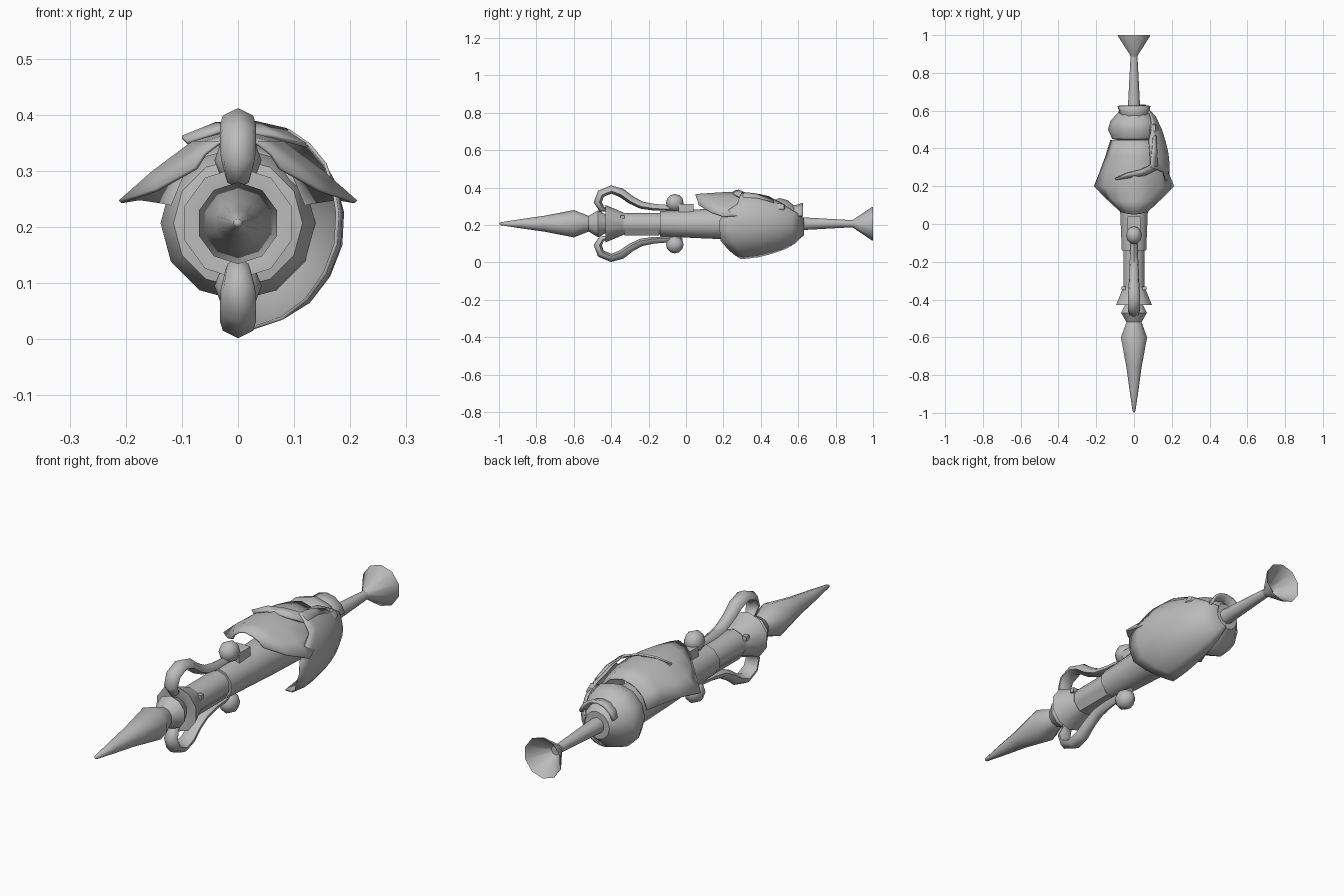
import bpy, bmesh, math
from math import sin, cos, radians, pi

if "Cube" in bpy.data.objects:
    bpy.data.objects.remove(bpy.data.objects["Cube"])

AXIS = 0.207  # height of the long axis
steel = bpy.data.materials.new("grey_steel")
steel.diffuse_color = (0.5, 0.5, 0.5, 1)
steel.use_nodes = True
steel.node_tree.nodes["Principled BSDF"].inputs["Base Color"].default_value = steel.diffuse_color


def make(name, verts, faces, angle=40, thick=0.0):
    me = bpy.data.meshes.new(name)
    me.from_pydata(verts, [], faces)
    bm = bmesh.new()
    bm.from_mesh(me)
    bmesh.ops.remove_doubles(bm, verts=bm.verts, dist=1e-5)
    bmesh.ops.recalc_face_normals(bm, faces=bm.faces)
    bm.to_mesh(me)
    bm.free()
    me.materials.append(steel)
    ob = bpy.data.objects.new(name, me)
    bpy.context.collection.objects.link(ob)
    if thick:
        mod = ob.modifiers.new("thickness", "SOLIDIFY")
        mod.thickness = thick
        mod.offset = 0
    bpy.ops.object.select_all(action="DESELECT")
    ob.select_set(True)
    bpy.context.view_layer.objects.active = ob
    bpy.ops.object.shade_smooth_by_angle(angle=radians(angle))
    return ob


def grid(rows, closed=False):
    n = len(rows[0])
    faces = []
    for i in range(len(rows) - 1):
        for j in range(n if closed else n - 1):
            k = (j + 1) % n
            faces.append((i*n + j, i*n + k, (i+1)*n + k, (i+1)*n + j))
    return [p for r in rows for p in r], faces


def lathe(name, profile, sides=10, angle=40, caps=False):
    """Turn (y, radius) points around the long axis."""
    rows = [[(r*sin(2*pi*k/sides), y, AXIS + r*cos(2*pi*k/sides))
             for k in range(sides)] for y, r in profile]
    v, f = grid(rows, True)
    if caps:
        f += [tuple(range(sides)), tuple(range(len(v) - sides, len(v)))]
    return make(name, v, f, angle)


def box(name, x, y0, y1, z0, z1, taper=1.0):
    v = [(sx * x * (taper if z == z0 else 1), y, z)
         for y in (y0, y1) for z in (z0, z1) for sx in (-1, 1)]
    return make(name, v, [(0, 1, 3, 2), (4, 5, 7, 6), (0, 1, 5, 4),
                          (2, 3, 7, 6), (0, 2, 6, 4), (1, 3, 7, 5)], 30)


# Spear head, collar and barrel
lathe("spear_head", [(-1, 0.0), (-0.99, 0.008), (-0.88, 0.025), (-0.76, 0.042),
                     (-0.6, 0.073), (-0.52, 0.042), (-0.47, 0.072), (-0.42, 0.045)])
lathe("collar", [(-0.42, 0.04), (-0.43, 0.076), (-0.43, 0.1), (-0.335, 0.06), (-0.335, 0.04)], angle=38)
lathe("front_barrel", [(-0.35, 0.058), (-0.13, 0.058)], caps=True)
lathe("rear_barrel", [(-0.14, 0.05), (-0.14, 0.068), (0.18, 0.082), (0.46, 0.09)], caps=True)
box("barrel_underplate", 0.05, -0.33, -0.145, 0.145, 0.176, 0.6)
for s in (-1, 1):
    v = [(s*0.055 + dx, -0.34 + dy, 0.242 + dz) for dx in (-.01, .01) for dy in (-.01, .01) for dz in (-.01, .01)]
    make("collar_stud", v, [(0, 1, 3, 2), (4, 5, 7, 6), (0, 1, 5, 4), (2, 3, 7, 6), (0, 2, 6, 4), (1, 3, 7, 5)])

# Handle and hollow flared pommel
lathe("handle", [(0.56, 0.036), (0.64, 0.033), (0.89, 0.019)])
lathe("pommel", [(0.88, 0.018), (0.895, 0.022), (0.995, 0.09), (1.0, 0.09),
                 (0.99, 0.08), (0.91, 0.02), (0.91, 0.0)])

# Curled scrolls above and below: (y, height above axis, thickness, width)
path = [(-.415, .075, .008, .01), (-.45, .078, .018, .025), (-.472, .115, .022, .034),
        (-.455, .16, .022, .036), (-.40, .183, .022, .036), (-.345, .165, .024, .034),
        (-.295, .128, .022, .03), (-.24, .1, .02, .028), (-.17, .088, .018, .024),
        (-.08, .084, .015, .018), (-.02, .08, .01, .012)]
for label, s in (("upper", 1), ("lower", -1)):
    rows = []
    for i, (y, h, t, w) in enumerate(path):
        a, b = path[max(i-1, 0)], path[min(i+1, len(path)-1)]
        dy, dh = b[0] - a[0], b[1] - a[1]
        l = math.hypot(dy, dh)
        ny, nh = -dh / l, dy / l
        rows.append([(w*px, y + ny*t*q, AXIS + s*(h + nh*t*q))
                     for px, q in ((0, 1), (.75, .4), (.9, -.4), (0, -1), (-.9, -.4), (-.75, .4))])
    v, f = grid(rows, True)
    f += [tuple(range(6)), tuple(range(len(v) - 6, len(v)))]
    make(label + "_scroll", v, f, 60)
    # Bead closing the scroll
    rows = [[(0.042*sin(a)*cos(b), -0.06 + 0.047*cos(a), AXIS + s*0.112 + 0.047*sin(a)*sin(b))
             for b in [2*pi*k/8 for k in range(8)]] for a in [pi*k/6 for k in range(7)]]
    make(label + "_bead", *grid(rows, True), 60)
box("upper_bracket", 0.034, -0.04, 0.04, 0.265, 0.312)

# Roof plate drooping to two pointed eaves: station = (x, y, z) from ridge to eave
half = [
    [(0, .05, .362), (.035, .055, .35), (.06, .062, .33), (.075, .07, .305)],
    [(0, .12, .367), (.06, .12, .35), (.11, .13, .31), (.145, .135, .266)],
    [(0, .2, .372), (.08, .2, .35), (.15, .2, .298), (.21, .2, .245)],
    [(0, .28, .372), (.08, .28, .348), (.14, .28, .3), (.178, .28, .25)],
    [(0, .36, .362), (.07, .36, .342), (.12, .36, .3), (.148, .36, .245)],
    [(0, .445, .345), (.06, .445, .328), (.1, .445, .293), (.122, .445, .24)]]
rows = [[(-x, y, z) for x, y, z in r[:0:-1]] + r for r in half]
make("roof_plate", *grid(rows), 40, 0.007)

# Rounded rear body with a curved back flange
lathe("rear_body", [(0.44, 0.06), (0.45, 0.115), (0.5, 0.138), (0.545, 0.125),
                    (0.59, 0.085), (0.62, 0.06), (0.62, 0.03)], 12)
rows = [[(r*sin(radians(a)), y, AXIS + 0.02 + r*cos(radians(a))) for a in range(-75, 76, 25)]
        for y, r in ((0.54, 0.07), (0.59, 0.075), (0.625, 0.085))]
make("back_flange", *grid(rows), 40, 0.012)

# Hand guard shell on the right: (angle, front y); its top edge drops to the rear
front = [(-82, .295), (-65, .265), (-48, .225), (-30, .185), (-12, .18), (6, .18), (20, .21), (34, .275), (48, .285), (62, .3)]


def shell_radius(y):
    pts = [(.18, .178), (.29, .189), (.38, .18), (.46, .16), (.53, .135), (.59, .1), (.63, .058)]
    for (a, r), (b, q) in zip(pts, pts[1:]):
        if y <= b:
            return r + (q - r) * (y - a) / (b - a)
    return pts[-1][1]


rows = []
for i in range(8):
    t = i / 7
    row = []
    for ang, y0 in front:
        y = y0 + (0.63 - y0) * t
        if ang > 20:
            ang = 20 + (ang - 20) * (1 - max(0, (y - .44) / .19) * .8)
        r, a = shell_radius(y), radians(ang)
        row.append((r*cos(a), y, AXIS + r*sin(a)))
    rows.append(row)
make("hand_guard", *grid(rows), 50, 0.006)
# Small lump on the guard edge
rows = [[(.1 + .03*sin(a)*cos(b), .5 + .035*cos(a), .287 + .035*sin(a)*sin(b))
         for b in [2*pi*k/6 for k in range(6)]] for a in [pi*k/4 for k in range(5)]]
make("guard_lump", *grid(rows, True), 40)

# Raised lip sweeping from the guard across the roof
inner = [(-.1, .24, .36), (-.04, .268, .384), (.03, .285, .386), (.085, .31, .373), (.095, .38, .365), (.1, .46, .335)]
outer = [(-.09, .236, .35), (-.03, .245, .37), (.06, .258, .362), (.125, .29, .345), (.122, .38, .345), (.115, .47, .32)]
make("guard_lip", *grid([inner, outer]), 40, 0.008)
